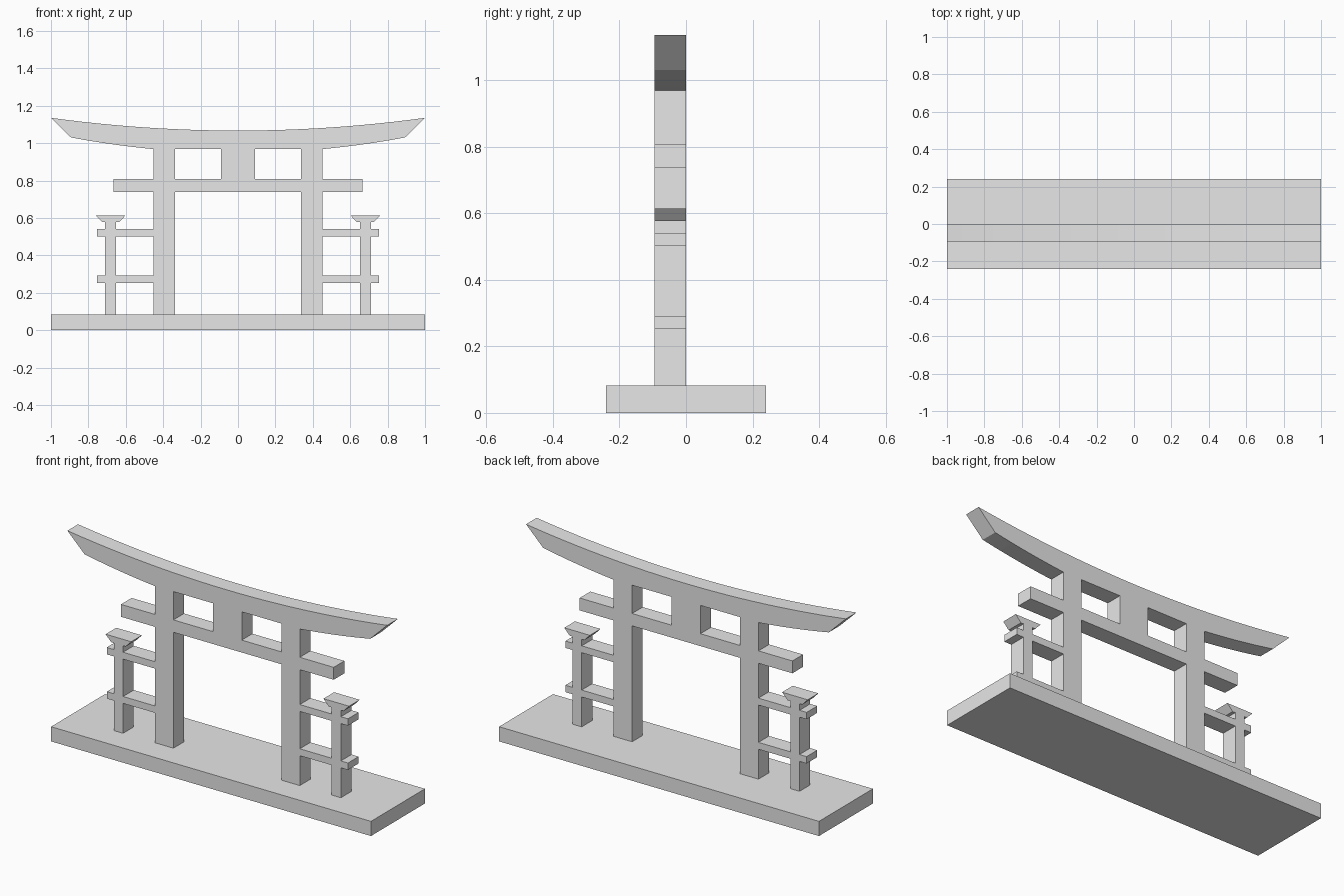
import bpy
import bmesh

if "Cube" in bpy.data.objects:
    bpy.data.objects.remove(bpy.data.objects["Cube"])

stone = bpy.data.materials.new("light_grey")
stone.use_nodes = True
GREY = (0.8, 0.8, 0.8, 1)
stone.diffuse_color = GREY
stone.node_tree.nodes["Principled BSDF"].inputs["Base Color"].default_value = GREY

FRONT, BACK = -0.095, 0.0  # the gate is one flat slab in depth


def extrude(name, profile, y0=FRONT, y1=BACK):
    """Extrude an (x, z) outline along y."""
    bm = bmesh.new()
    face = bm.faces.new([bm.verts.new((x, y0, z)) for x, z in profile])
    new = bmesh.ops.extrude_face_region(bm, geom=[face])["geom"]
    moved = [v for v in new if isinstance(v, bmesh.types.BMVert)]
    bmesh.ops.translate(bm, verts=moved, vec=(0, y1 - y0, 0))
    bmesh.ops.recalc_face_normals(bm, faces=bm.faces)
    mesh = bpy.data.meshes.new(name)
    bm.to_mesh(mesh)
    bm.free()
    mesh.materials.append(stone)
    obj = bpy.data.objects.new(name, mesh)
    bpy.context.collection.objects.link(obj)
    return obj


def slab(name, x0, x1, z0, z1, **depth):
    return extrude(name, [(x0, z0), (x1, z0), (x1, z1), (x0, z1)], **depth)


BASE_TOP = 0.083
BEAM_LOW, BEAM_TOP = 0.738, 0.808
ROOF_LOW = 0.968
PILLAR_IN, PILLAR_OUT = 0.337, 0.453

# Base, cross beam and central strut
slab("base", -1, 1, 0, BASE_TOP, y0=-0.241, y1=0.241)
slab("cross_beam", -0.665, 0.665, BEAM_LOW, BEAM_TOP)
slab("centre_strut", -0.09, 0.09, BEAM_TOP, ROOF_LOW)

# Curved roof with slanted ends
STEPS = 24
top = [1 - 2 * i / STEPS for i in range(STEPS + 1)]
under = [PILLAR_OUT + (0.893 - PILLAR_OUT) * i / 8 for i in range(9)]


def under_z(x):
    return ROOF_LOW + 0.105 * (x * x - PILLAR_OUT ** 2)


roof = [(x, 1.067 + 0.068 * x * x) for x in top]
roof += [(-x, under_z(x)) for x in reversed(under)]
roof += [(x, under_z(x)) for x in under]
extrude("roof", roof)

# Pillars and side posts on both sides
POST, HALF = 0.681, 0.029
for side, s in (("left", 1), ("right", -1)):
    slab(side + "_pillar", s * PILLAR_IN, s * PILLAR_OUT, BASE_TOP, BEAM_LOW)
    slab(side + "_pillar_neck", s * PILLAR_IN, s * PILLAR_OUT, BEAM_TOP, ROOF_LOW)
    slab(side + "_post", s * (POST - HALF), s * (POST + HALF), BASE_TOP, 0.578)
    extrude(side + "_post_cap", [
        (s * (POST + dx), z) for dx, z in
        ((-0.046, 0.578), (0.046, 0.578), (0.08, 0.614), (-0.08, 0.614))])
    for level, z in (("lower", 0.252), ("upper", 0.502)):
        name = side + "_" + level + "_rail"
        slab(name, s * PILLAR_OUT, s * (POST - HALF), z, z + 0.039)
        slab(name + "_end", s * (POST + HALF), s * 0.754, z, z + 0.039)
